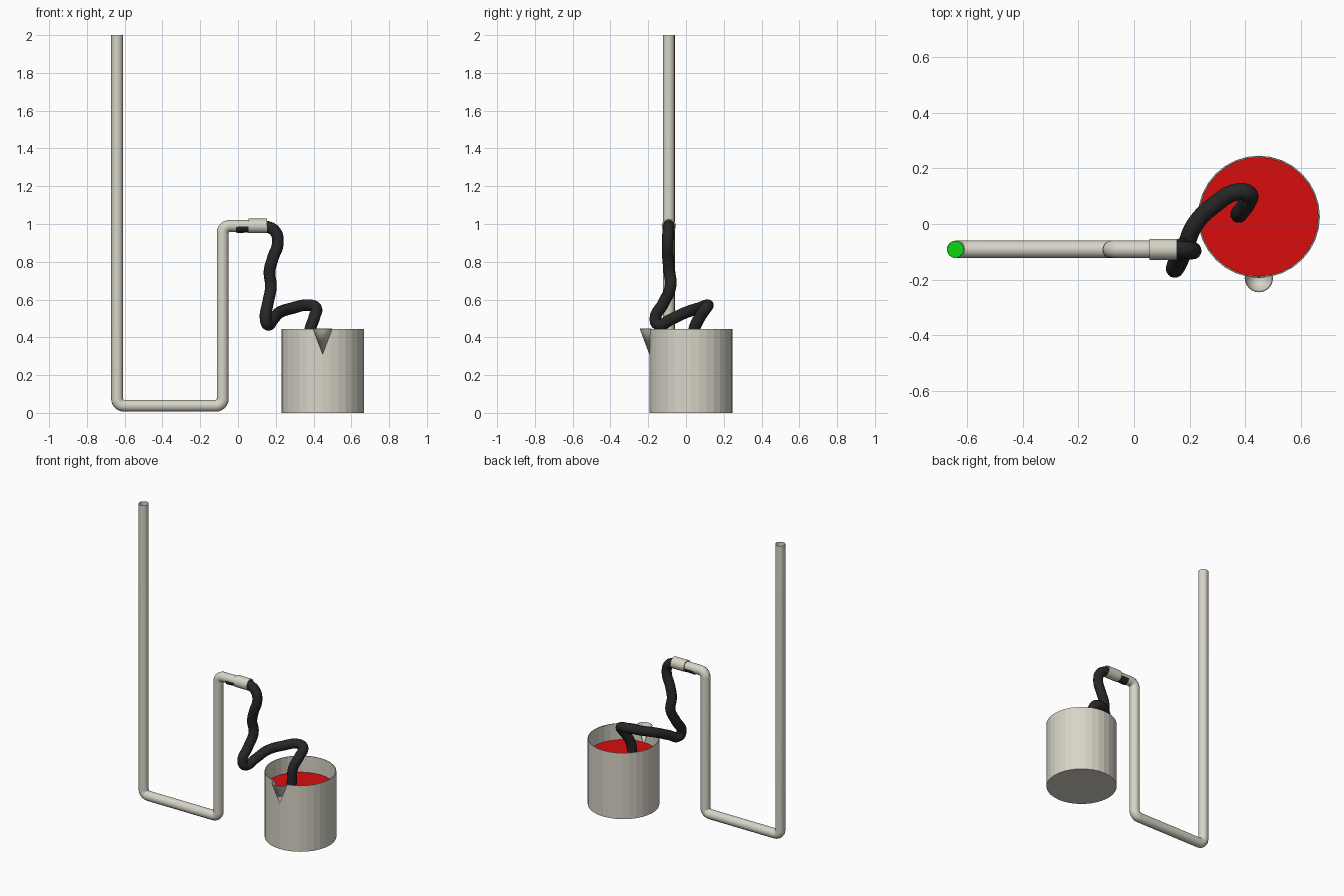
import bpy, bmesh, math
from mathutils import Vector

if "Cube" in bpy.data.objects:
    bpy.data.objects.remove(bpy.data.objects["Cube"])


def material(name, rgb):
    m = bpy.data.materials.new(name)
    m.diffuse_color = (*rgb, 1)
    m.use_nodes = True
    m.node_tree.nodes["Principled BSDF"].inputs["Base Color"].default_value = m.diffuse_color
    return m


GLASS = material("pale_glass", (0.68, 0.66, 0.57))
BLACK = material("black_rubber", (0.02, 0.02, 0.02))
RED = material("red_liquid", (0.68, 0.004, 0.004))
GREEN = material("green_liquid", (0.004, 0.66, 0.006))


def activate(ob):
    bpy.ops.object.select_all(action='DESELECT')
    ob.select_set(True)
    bpy.context.view_layer.objects.active = ob


def fillet(pts, r, n=6):
    """Round the inner corners of a right-angled path."""
    pts = [Vector(p) for p in pts]
    out = [pts[0]]
    for a, b, c in zip(pts, pts[1:], pts[2:]):
        u, v = (a - b).normalized(), (c - b).normalized()
        centre = b + (u + v) * r
        for i in range(n + 1):
            t = math.pi / 2 * i / n
            out.append(centre - v * r * math.cos(t) - u * r * math.sin(t))
    return out + [pts[-1]]


def sweep(name, pts, radius, mat, wall=0, smooth_path=False):
    """Round pipe along a path: hollow if wall is given, otherwise capped."""
    cu = bpy.data.curves.new(name, 'CURVE')
    cu.dimensions = '3D'
    cu.bevel_depth = radius
    cu.bevel_resolution = 6
    cu.resolution_u = 8
    cu.use_fill_caps = not wall
    if smooth_path:
        sp = cu.splines.new('BEZIER')
        sp.bezier_points.add(len(pts) - 1)
        for bp, p in zip(sp.bezier_points, pts):
            bp.co = p
            bp.handle_left_type = bp.handle_right_type = 'AUTO'
    else:
        sp = cu.splines.new('POLY')
        sp.points.add(len(pts) - 1)
        for q, p in zip(sp.points, pts):
            q.co = (*p, 1)
    ob = bpy.data.objects.new(name, cu)
    bpy.context.collection.objects.link(ob)
    activate(ob)
    bpy.ops.object.convert(target='MESH')
    ob = bpy.context.object
    bm = bmesh.new()
    bm.from_mesh(ob.data)
    bmesh.ops.remove_doubles(bm, verts=bm.verts, dist=1e-5)
    bmesh.ops.recalc_face_normals(bm, faces=bm.faces)
    bm.to_mesh(ob.data)
    bm.free()
    if wall:
        hollow(ob, wall)
    ob.data.materials.clear()
    ob.data.materials.append(mat)
    activate(ob)
    bpy.ops.object.shade_smooth_by_angle(angle=math.radians(40))
    return ob


def hollow(ob, wall):
    m = ob.modifiers.new("wall", 'SOLIDIFY')
    m.thickness = wall
    m.offset = -1
    activate(ob)
    bpy.ops.object.modifier_apply(modifier=m.name)


def cone(name, x, y, z0, z1, r0, r1, mat, sides=32, open_top=False):
    """Upright cylinder or cone, optionally without its top cap."""
    bm = bmesh.new()
    bmesh.ops.create_cone(bm, cap_ends=True, segments=sides,
                          radius1=r0, radius2=r1, depth=z1 - z0)
    bmesh.ops.remove_doubles(bm, verts=bm.verts, dist=1e-5)
    bmesh.ops.recalc_face_normals(bm, faces=bm.faces)
    if open_top:
        bmesh.ops.delete(bm, geom=[f for f in bm.faces if f.normal.z > 0.99],
                         context='FACES_ONLY')
    bmesh.ops.translate(bm, verts=bm.verts, vec=(x, y, (z0 + z1) / 2))
    me = bpy.data.meshes.new(name)
    bm.to_mesh(me)
    bm.free()
    me.materials.append(mat)
    ob = bpy.data.objects.new(name, me)
    bpy.context.collection.objects.link(ob)
    return ob


def cut(ob, cutter):
    m = ob.modifiers.new("cut", 'BOOLEAN')
    m.operation = 'DIFFERENCE'
    m.solver = 'EXACT'
    m.object = cutter
    activate(ob)
    bpy.ops.object.modifier_apply(modifier=m.name)
    bpy.data.objects.remove(cutter)


# Bent glass tube and the wider sleeve on its short arm
TY, LX, RX, LOW, HIGH = -0.091, -0.64, -0.081, 0.038, 0.99
sweep("glass_tube", fillet([(LX, TY, 2), (LX, TY, LOW), (RX, TY, LOW),
                            (RX, TY, HIGH), (0.1, TY, HIGH)], 0.036),
      0.0315, GLASS, wall=0.0015)
sweep("tube_sleeve", [(0.055, TY, HIGH), (0.154, TY, HIGH)], 0.038, GLASS, wall=0.007)

# Green liquid standing in the bottom of the tube
sweep("tube_liquid", fillet([(LX, TY, 1.31), (LX, TY, LOW), (RX, TY, LOW),
                             (RX, TY, 0.65)], 0.036), 0.0295, GREEN)

# Rubber hose from the sleeve down into the beaker
sweep("rubber_hose", [
    (-0.01, TY, 0.983), (0.07, TY, 0.986), (0.155, TY, 0.985), (0.197, -0.094, 0.96),
    (0.211, -0.096, 0.90), (0.185, -0.095, 0.82), (0.167, -0.088, 0.75),
    (0.174, -0.082, 0.67), (0.158, -0.12, 0.58), (0.146, -0.162, 0.50),
    (0.156, -0.148, 0.468), (0.185, -0.08, 0.495), (0.22, 0.0, 0.532),
    (0.29, 0.07, 0.555), (0.37, 0.115, 0.57), (0.411, 0.108, 0.558),
    (0.405, 0.075, 0.51), (0.382, 0.043, 0.44), (0.377, 0.036, 0.36),
    (0.377, 0.036, 0.25)], 0.031, BLACK, smooth_path=True)

# Beaker with a notch in its wall where the pouring lip sits
BX, BY, BR, BH = 0.448, 0.026, 0.219, 0.445
SY, S0, SR = -0.194, 0.31, 0.051
beaker = cone("beaker", BX, BY, 0, BH, BR, BR, GLASS, open_top=True)
hollow(beaker, 0.004)
slope = SR / (BH - S0)
cut(beaker, cone("notch_cutter", BX, SY, S0 + 0.006, BH + 0.02,
                 0, slope * (BH + 0.014 - S0), GLASS, 24))

# Pouring lip: the half of a thin cone that lies outside the beaker
lip = cone("pouring_lip", BX, SY, S0, BH, 0, SR, GLASS, 24, open_top=True)
hollow(lip, 0.003)
cut(lip, cone("lip_cutter", BX, BY, 0.2, 0.6, BR - 0.003, BR - 0.003, GLASS))
activate(lip)
bpy.ops.object.shade_smooth_by_angle(angle=math.radians(30))

# Red liquid in the beaker
cone("beaker_liquid", BX, BY, 0.006, 0.335, BR - 0.005, BR - 0.005, RED)
